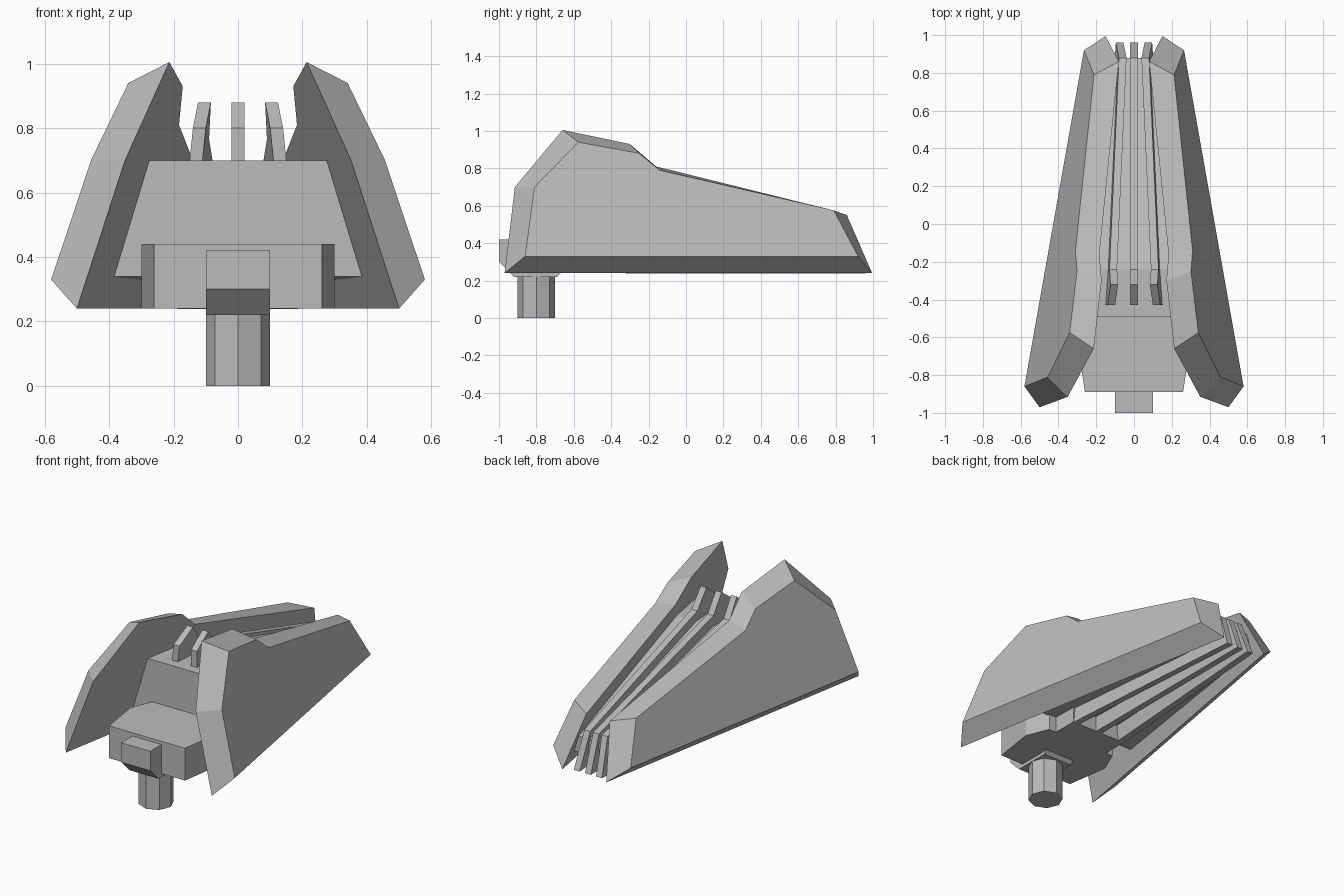
import bpy, bmesh, math

cube = bpy.data.objects.get("Cube")
if cube:
    bpy.data.objects.remove(cube, do_unlink=True)

grey = bpy.data.materials.new("plain grey")
grey.use_nodes = True
colour = (0.5, 0.5, 0.5, 1)
grey.diffuse_color = colour
grey.node_tree.nodes["Principled BSDF"].inputs["Base Color"].default_value = colour


def loft(name, first, second):
    """Closed solid between two matching loops of points."""
    bm = bmesh.new()
    a = [bm.verts.new(p) for p in first]
    b = [bm.verts.new(p) for p in second]
    bm.faces.new(a)
    bm.faces.new(b[::-1])
    for i in range(len(a)):
        j = (i + 1) % len(a)
        bm.faces.new((a[j], a[i], b[i], b[j]))
    bmesh.ops.recalc_face_normals(bm, faces=bm.faces)
    mesh = bpy.data.meshes.new(name)
    bm.to_mesh(mesh)
    bm.free()
    mesh.materials.append(grey)
    obj = bpy.data.objects.new(name, mesh)
    bpy.context.collection.objects.link(obj)
    return obj


def on_plane(profile, x_of, side=1):
    """Put a (y, z) profile on a leaning plane."""
    return [(side * x_of(y, z), y, z) for y, z in profile]


def upright(name, outline, bottom, top):
    """Vertical prism from half an (x, y) outline, mirrored."""
    full = outline + [(-x, y) for x, y in reversed(outline)]
    return loft(name, [(x, y, bottom) for x, y in full], [(x, y, top) for x, y in full])


def shell_outer(y, z):
    return 0.58 - 0.177 * (y + 0.86) - 0.31 * (z - 0.33)


def shell_inner(y, z):
    return 0.5 - 0.178 * (y + 0.97) - 0.303 * (z - 0.24)


# Leaning side shells with a bevelled outer rim
rim = [(-0.97, 0.24), (-0.915, 0.70), (-0.66, 1.005), (-0.30, 0.93),
       (-0.16, 0.81), (0.86, 0.55), (0.995, 0.24)]
panel = [(-0.86, 0.33), (-0.81, 0.70), (-0.575, 0.94), (-0.25, 0.88),
         (-0.14, 0.79), (0.79, 0.575), (0.92, 0.33)]
for word, side in (("left", 1), ("right", -1)):
    loft(word + "_shell", on_plane(panel, shell_outer, side), on_plane(rim, shell_inner, side))

# Three long fins, the outer two leaning inwards
fin = [(-0.32, 0.238), (-0.43, 0.70), (-0.43, 0.80), (-0.32, 0.88),
       (-0.24, 0.765), (0.88, 0.46), (0.96, 0.238)]


def fin_outer(y, z):
    return 0.14 - 0.072 * (y + 0.43) - 0.1 * (z - 0.8)


loft("middle_fin", on_plane(fin, lambda y, z: 0.02), on_plane(fin, lambda y, z: -0.02))
for word, side in (("left", 1), ("right", -1)):
    loft(word + "_fin", on_plane(fin, fin_outer, side),
         on_plane(fin, lambda y, z: fin_outer(y, z) - 0.04, side))

# Core filling the space between the shells
core = [(-0.49, 0.34), (-0.49, 0.70), (-0.24, 0.70), (0.88, 0.41), (0.88, 0.31)]
loft("core", on_plane(core, shell_inner), on_plane(core, shell_inner, -1))

# Front block and its rear step
upright("front_block", [(0.26, -0.89), (0.30, -0.62), (0.24, -0.48)], 0.24, 0.44)
upright("rear_step", [(0.19, -0.50), (0.19, -0.32)], 0.24, 0.40)

# Tongue under the front block
tongue = [(-1.0, 0.42), (-1.0, 0.30), (-0.92, 0.22), (-0.69, 0.22), (-0.66, 0.25), (-0.66, 0.42)]
loft("tongue", on_plane(tongue, lambda y, z: 0.1), on_plane(tongue, lambda y, z: -0.1))

# Eight-sided peg
bpy.ops.mesh.primitive_cylinder_add(vertices=8, radius=0.1, depth=0.23, location=(0, -0.8, 0.115))
peg = bpy.context.object
peg.name = "peg"
peg.data.materials.append(grey)
